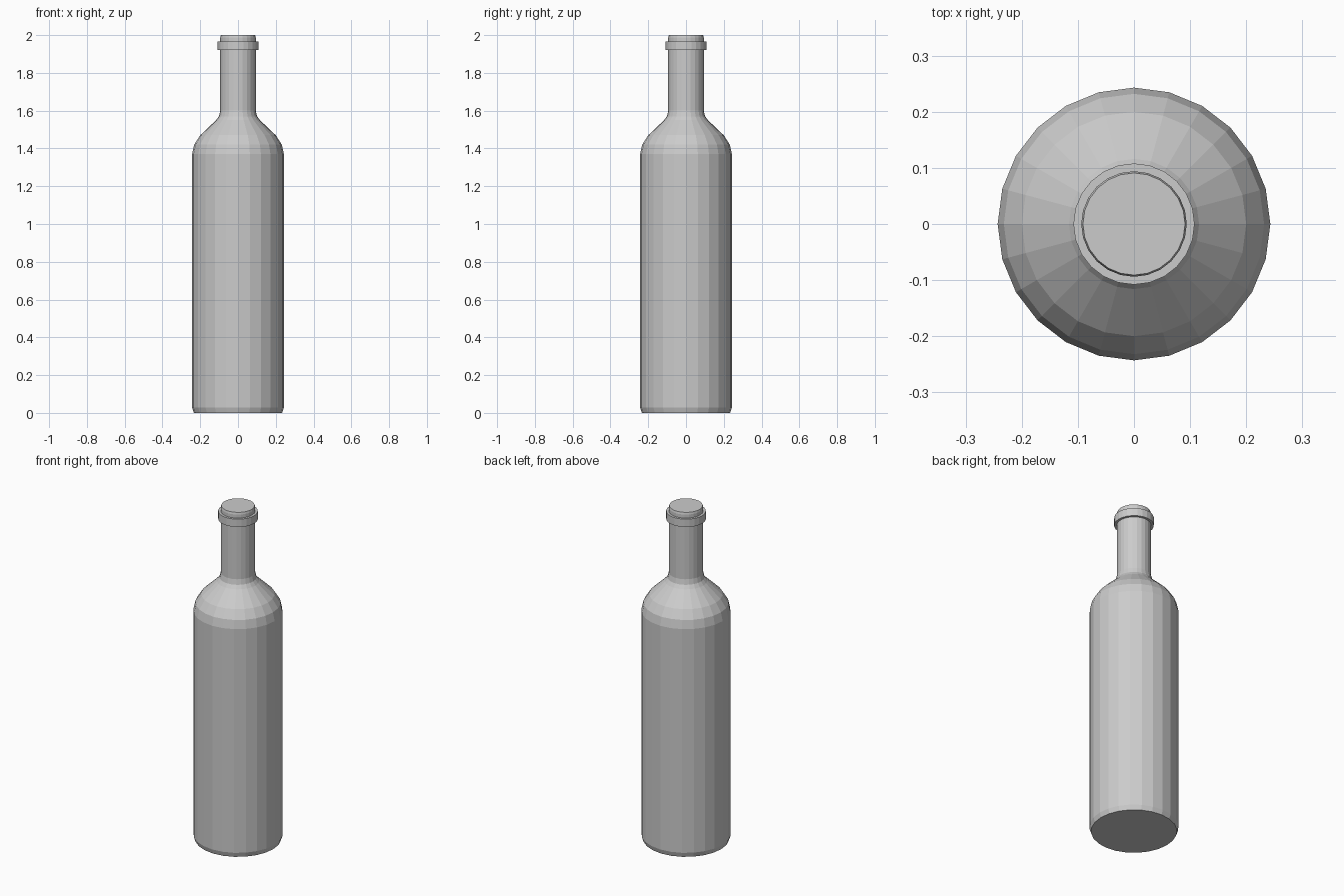
import bpy, bmesh, math

if "Cube" in bpy.data.objects:
    bpy.data.objects.remove(bpy.data.objects["Cube"])

SIDES = 24

glass = bpy.data.materials.new("light grey")
glass.diffuse_color = (0.6, 0.6, 0.6, 1)
glass.use_nodes = True
glass.node_tree.nodes["Principled BSDF"].inputs["Base Color"].default_value = glass.diffuse_color


def lathe(name, profile):
    """Spin a (radius, height) profile round z into a closed, flat-faced solid."""
    bm = bmesh.new()
    rings = []
    for r, z in profile:
        rings.append([bm.verts.new((r * math.cos(2 * math.pi * i / SIDES),
                                    r * math.sin(2 * math.pi * i / SIDES), z))
                      for i in range(SIDES)])
    for a, b in zip(rings, rings[1:]):
        for i in range(SIDES):
            j = (i + 1) % SIDES
            bm.faces.new((a[i], a[j], b[j], b[i]))
    bm.faces.new(rings[0][::-1])
    bm.faces.new(rings[-1])
    mesh = bpy.data.meshes.new(name)
    bm.to_mesh(mesh)
    bm.free()
    mesh.materials.append(glass)
    obj = bpy.data.objects.new(name, mesh)
    bpy.context.collection.objects.link(obj)
    return obj


# Whole bottle: chamfered base, straight body, shoulder, neck, collar and lip
lathe("bottle", [
    (0.234, 0.0), (0.243, 0.028),                      # base
    (0.243, 1.37), (0.232, 1.42), (0.2, 1.47),         # body and shoulder
    (0.116, 1.55), (0.101, 1.57), (0.094, 1.60),       # shoulder into neck
    (0.094, 1.92), (0.108, 1.92),                      # underside of collar
    (0.108, 1.967), (0.094, 1.967),                    # collar
    (0.094, 1.988), (0.091, 2.0),                      # lip
])
